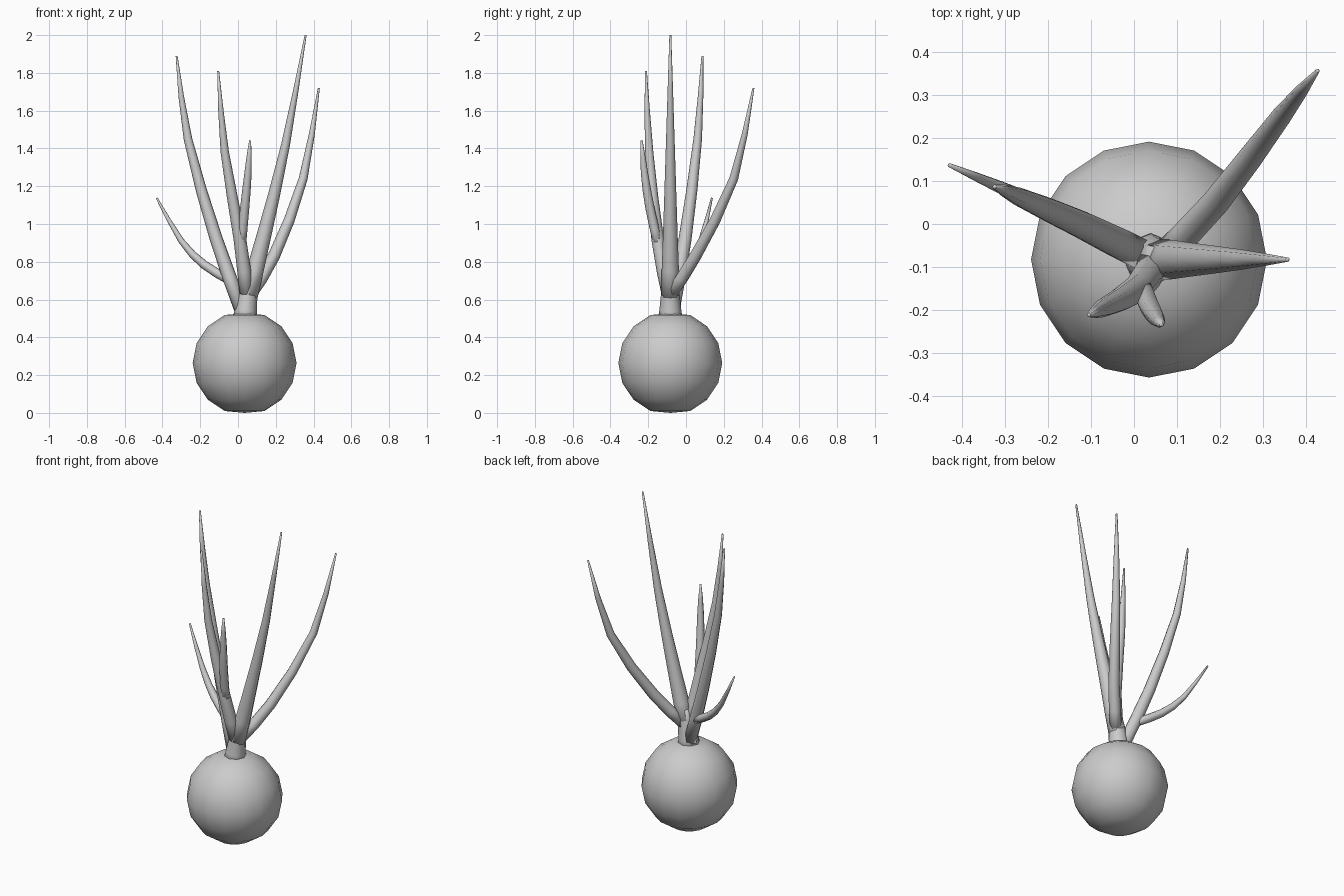
import bpy, bmesh, math
from mathutils import Vector

if "Cube" in bpy.data.objects:
    bpy.data.objects.remove(bpy.data.objects["Cube"])

CX, CY = 0.035, -0.083


def finish(bm, name):
    bmesh.ops.recalc_face_normals(bm, faces=bm.faces)
    me = bpy.data.meshes.new(name)
    bm.to_mesh(me)
    bm.free()
    for p in me.polygons:
        p.use_smooth = True
    ob = bpy.data.objects.new(name, me)
    bpy.context.collection.objects.link(ob)


def smooth_path(pts, cuts=2):
    """Catmull-Rom curve through the control points."""
    P = [Vector(p) for p in pts]
    P = [2 * P[0] - P[1]] + P + [2 * P[-1] - P[-2]]
    out = []
    for a, b, c, d in zip(P, P[1:], P[2:], P[3:]):
        for k in range(cuts):
            t = k / cuts
            out.append(0.5 * (2 * b + (c - a) * t + (2 * a - 5 * b + 4 * c - d) * t ** 2
                              + (3 * b - a - 3 * c + d) * t ** 3))
    return out + [P[-2]]


def tube(name, pts, radius, power, tip=0.005, sides=8):
    """Tube whose radius falls from base to tip as 1 - t^power."""
    P = smooth_path(pts)
    bm = bmesh.new()
    rings = []
    for i, c in enumerate(P):
        t = (P[min(i + 1, len(P) - 1)] - P[max(i - 1, 0)]).normalized()
        u = Vector((0, 1, 0)).cross(t).normalized()
        v = t.cross(u)
        r = tip + (radius - tip) * (1 - (i / (len(P) - 1)) ** power)
        angles = [2 * math.pi * k / sides for k in range(sides)]
        rings.append([bm.verts.new(c + r * (u * math.cos(a) + v * math.sin(a))) for a in angles])
    for a, b in zip(rings, rings[1:]):
        for k in range(sides):
            n = (k + 1) % sides
            bm.faces.new((a[k], a[n], b[n], b[k]))
    bm.faces.new(rings[0])
    bm.faces.new(rings[-1])
    finish(bm, name)


# round bulb with slightly flattened poles
bm = bmesh.new()
bmesh.ops.create_uvsphere(bm, u_segments=16, v_segments=8, radius=0.275)
for v in bm.verts:
    v.co.z = max(-0.264, min(0.264, v.co.z))
    v.co += Vector((CX, CY, 0.264))
finish(bm, "bulb")

# short stem
tube("stem", [(CX, CY, 0.49), (0.05, CY, 0.6), (0.075, CY, 0.72)], 0.066, 0.8, tip=0.042)

# tapering curved leaves: base radius, taper power, control points
tube("leaf_right_tall", [(0.05, CY, 0.6), (0.135, CY, 0.93), (0.252, CY, 1.42),
                         (0.358, CY, 2.0)], 0.05, 1.3)
tube("leaf_back_right", [(0.06, -0.085, 0.62), (0.19, 0.05, 0.83), (0.345, 0.253, 1.24),
                         (0.428, 0.357, 1.72)], 0.034, 2.5)
tube("leaf_left_tall", [(0.025, -0.075, 0.53), (-0.115, -0.005, 0.92), (-0.265, 0.062, 1.45),
                        (-0.325, 0.087, 1.89)], 0.039, 1.8)
tube("leaf_left_low", [(-0.04, -0.035, 0.70), (-0.18, 0.025, 0.785), (-0.3, 0.08, 0.91),
                       (-0.43, 0.137, 1.137)], 0.025, 2)
tube("leaf_front_left", [(0.05, -0.085, 0.6), (0.01, -0.15, 0.92), (-0.07, -0.195, 1.38),
                         (-0.105, -0.212, 1.81)], 0.038, 1.8)
tube("leaf_front_short", [(0.015, -0.14, 0.86), (0.035, -0.19, 1.08), (0.053, -0.22, 1.27),
                          (0.064, -0.235, 1.443)], 0.025, 3)
